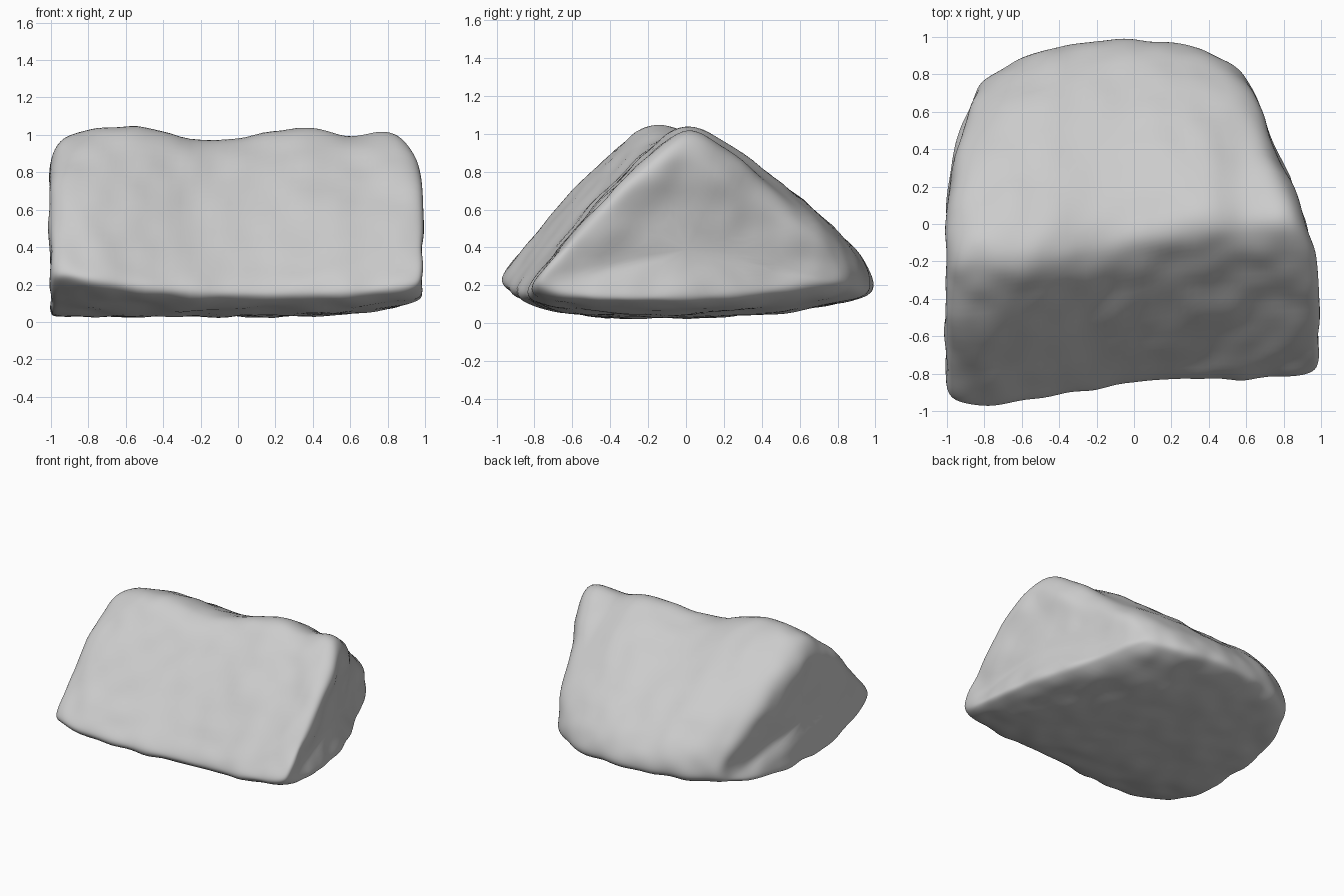
import bpy
import bmesh
from mathutils import Vector, noise

default_cube = bpy.data.objects.get("Cube")
if default_cube:
    bpy.data.objects.remove(default_cube, do_unlink=True)

# Cross-sections from the right end to the left end: position along the rock,
# front y, front lip z, ridge y, ridge z, back y, back shoulder z, back bulge
STATIONS = [
    (-1.01, -.92, .24, -.2, .91, .76, .4, .05),
    (-.95, -.98, .25, -.19, 1.02, .82, .42, .06),
    (-.8, -1.01, .22, -.18, 1.06, .92, .42, .07),
    (-.52, -.95, .17, -.15, 1.1, 1, .42, .08),
    (-.1, -.88, .14, -.1, .94, 1.03, .4, .09),
    (.3, -.85, .14, 0, 1.11, 1.01, .4, .08),
    (.65, -.85, .15, -.01, 1.01, .98, .42, .06),
    (.85, -.84, .17, .01, 1.05, .92, .44, .02),
    (.95, -.82, .19, 0, 1.02, .87, .45, -.02),
    (1, -.78, .22, -.02, .93, .82, .43, -.04),
]


def mix(a, b, t):
    return a + (b - a) * t


def narrowing(side, y):
    """Width left at depth y: the ends taper towards the back."""
    if side > 0:
        return 1 - .42 * max(0, y + .15)
    return 1 - .4 * max(0, y - .35)


def section(along, front, lip, ridge, top, back, shoulder, bulge):
    """Closed wedge-shaped outline of the rock at one station."""
    rise = .1 * max(0, along) ** 6
    outline = [
        (front, lip),
        (mix(front, ridge, .07), mix(lip, top, .07) + .03),
        (mix(front, ridge, .5), mix(lip, top, .5) + .07),
        (ridge - .1, top - .05),
        (ridge + .05, top),
        (mix(ridge, back, .45), mix(top, shoulder, .5) + bulge),
        (back - .1, shoulder),
        (back, .17 + rise / 2),
        (mix(front, back, .94), .12 + rise),
        (mix(front, back, .75), .06 + rise),
        (mix(front, back, .5), .03 + rise),
        (mix(front, back, .25), .02 + rise),
        (mix(front, back, .05), lip - .06),
    ]
    return [Vector((along * narrowing(along, y), y, z)) for y, z in outline]


def shrunk(ring, factor, push):
    """Smaller copy of an end ring, used to close the rock's end."""
    centre = sum(ring, Vector()) / len(ring)
    return [centre.lerp(p, factor) + Vector((push, 0, 0)) for p in ring]


# Loft the rock through its sections and close both ends
rings = [section(*station) for station in STATIONS]
rings.insert(0, shrunk(rings[0], .75, 0))
rings.append(shrunk(rings[-1], .75, 0))
bm = bmesh.new()
loops = [[bm.verts.new(p) for p in ring] for ring in rings]
for a, b in zip(loops, loops[1:]):
    for i in range(len(a)):
        j = (i + 1) % len(a)
        bm.faces.new((a[i], a[j], b[j], b[i]))
for end in (loops[0], loops[-1]):
    bm.faces.new(end)
bmesh.ops.recalc_face_normals(bm, faces=bm.faces)
cage = bpy.data.meshes.new("rock_cage")
bm.to_mesh(cage)
bm.free()

rock = bpy.data.objects.new("rock", cage)
bpy.context.collection.objects.link(rock)
rounding = rock.modifiers.new("rounding", "SUBSURF")
rounding.levels = rounding.render_levels = 3

# Bake the rounding so that the weathered surface can be shaped
graph = bpy.context.evaluated_depsgraph_get()
mesh = bpy.data.meshes.new_from_object(rock.evaluated_get(graph))
rock.modifiers.clear()
rock.data = mesh
bpy.data.meshes.remove(cage)
mesh.name = "rock"

# Broad hollows and small chips
normals = [v.normal.copy() for v in mesh.vertices]
for v, normal in zip(mesh.vertices, normals):
    broad = noise.noise(v.co * 2.5)
    chips = noise.noise(v.co * 6)
    v.co += normal * (broad * .012 + chips * .014)

# Plain grey stone
stone = bpy.data.materials.new("grey stone")
stone.use_nodes = True
grey = (.6, .6, .6, 1)
stone.diffuse_color = grey
shader = stone.node_tree.nodes["Principled BSDF"]
shader.inputs["Base Color"].default_value = grey
shader.inputs["Roughness"].default_value = .9
mesh.materials.clear()
mesh.materials.append(stone)

bpy.ops.object.select_all(action="DESELECT")
rock.select_set(True)
bpy.context.view_layer.objects.active = rock
bpy.ops.object.shade_smooth_by_angle(angle=.9)
